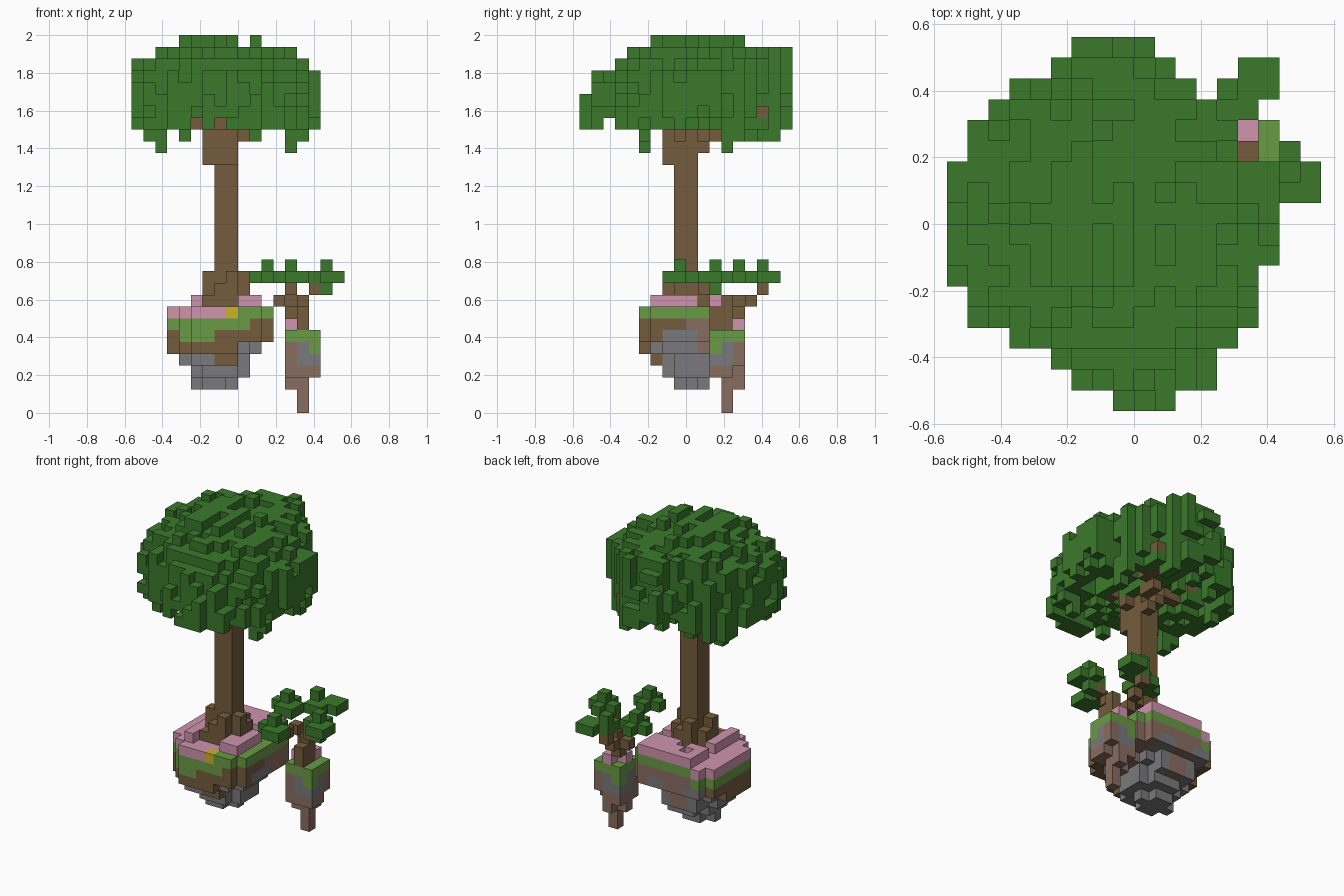
import bpy, bmesh, random
from mathutils import Vector

random.seed(7)
S = 1 / 16                      # block size
N = 9                           # half width in blocks

if "Cube" in bpy.data.objects:
    bpy.data.objects.remove(bpy.data.objects["Cube"])

COLOURS = {
    "leaf_green": (58, 121, 43), "bark_brown": (116, 92, 60),
    "grass_green": (105, 155, 69), "blossom_pink": (208, 148, 173),
    "soil_brown": (137, 109, 97), "stone_grey": (122, 121, 123),
    "flower_yellow": (205, 178, 42),
}
LEAF, BARK, GRASS, PINK, SOIL, STONE, YELLOW = range(len(COLOURS))


def linear(c):
    c /= 255
    return c / 12.92 if c < 0.04 else ((c + 0.055) / 1.055) ** 2.4


materials = []
for name, rgb in COLOURS.items():
    m = bpy.data.materials.new(name)
    m.use_nodes = True
    col = [linear(c) for c in rgb] + [1]
    m.diffuse_color = col
    bsdf = m.node_tree.nodes["Principled BSDF"]
    bsdf.inputs["Base Color"].default_value = col
    bsdf.inputs["Roughness"].default_value = 0.9
    materials.append(m)

parts, taken = {}, set()


def put(part, cell, colour):
    """Place one block unless something already stands there."""
    if cell not in taken:
        taken.add(cell)
        parts.setdefault(part, {})[cell] = colour


def box(part, xs, ys, zs, colour):
    for x in range(*xs):
        for y in range(*ys):
            for z in range(*zs):
                put(part, (x, y, z), colour)


def limb(part, a, b, colour):
    """Thin chain of blocks from a to b."""
    a, b = Vector(a), Vector(b)
    steps = int(max(abs(c) for c in b - a))
    for i in range(steps + 1):
        put(part, tuple(round(c) for c in a.lerp(b, i / steps)), colour)


def disc(xs, ys, power):
    """Cells of a rounded rectangle."""
    cx, cy = sum(xs) / 2, sum(ys) / 2
    rx, ry = (xs[1] - xs[0]) / 2, (ys[1] - ys[0]) / 2
    for x in range(*xs):
        for y in range(*ys):
            if (abs(x + .5 - cx) / rx) ** power + (abs(y + .5 - cy) / ry) ** power <= 1:
                yield x, y


# Trunk with a flared foot and thick crown fork
box("trunk", (7, 9), (8, 10), (8, 26), BARK)
box("trunk", (6, 9), (7, 9), (21, 24), BARK)
for x, y, top in ((6, 8, 12), (6, 9, 11), (7, 7, 11), (8, 7, 12), (9, 8, 12),
                  (9, 9, 11), (7, 10, 12), (8, 10, 11), (6, 7, 10)):
    box("trunk_roots", (x, x + 1), (y, y + 1), (8, top), BARK)

# Crown branches
for tip in ((5, 6, 24), (11, 15, 25), (4, 11, 25), (11, 6, 25), (9, 12, 23)):
    limb("branches", (8, 9, 22), tip, BARK)

# Roots hanging over the front of the island, with a yellow flower
put("yellow_flower", (8, 5, 8), YELLOW)
box("front_root", (7, 9), (5, 6), (5, 7), BARK)
box("front_root", (7, 9), (6, 7), (4, 7), BARK)

# Main island: layers widening upward
LAYERS = [(2, (5, 9), (8, 11)), (3, (5, 10), (7, 12)), (4, (4, 10), (6, 13)),
          (5, (3, 11), (5, 13)), (6, (3, 12), (5, 14)), (7, (3, 12), (5, 14)),
          (8, (3, 12), (5, 14))]


def ground_colour(x, y, z):
    back = y > 10 and x > 4
    if z == 8:
        return GRASS if back or x > 9 or x == 9 and y < 6 else PINK
    if z == 7 and not back and x < 10:
        return GRASS
    if z <= 3 or z == 4 and y < 11:
        return STONE
    if z == 6 and y < 7 and 4 <= x < 7:
        return GRASS
    if z == 5 and x > 8 and y < 10 or z == 6 and x > 8 and 7 <= y < 10:
        return STONE
    if z < 7 and y > 10 and x in (4, 5, 8, 9):
        return STONE
    return BARK if x < 4 or y < 9 else SOIL


for z, xs, ys in LAYERS:
    for x, y in disc(xs, ys, 3.6 if z > 5 else 2):
        if x + y > 9:
            put("main_island", (x, y, z), ground_colour(x, y, z))

# Raised blossom patches on the island
for x, y in disc((5, 11), (6, 14), 4.5):
    behind = y > 10 and (x, y) not in ((6, 12), (7, 11))
    if behind or y < 10 and (x == 5 or x > 8):
        put("blossoms", (x, y, 9), PINK)

# Small floating island
box("small_island_stem", (14, 15), (12, 13), (0, 3), SOIL)
put("small_island_stem", (13, 12, 2), SOIL)
put("small_island_stem", (14, 13, 2), SOIL)
for z in range(3, 7):
    for x in range(13, 16):
        for y in range(11, 14):
            corner = x != 14 and y != 12
            if z == 3 and corner and x + y > 27:
                continue
            colour = SOIL
            if z == 6 or z == 5 and (x, y) in ((15, 11), (13, 13)):
                colour = GRASS
            elif z >= 4 and (x == 14 or y == 12 or x + y == 26):
                colour = STONE
            put("small_island", (x, y, z), colour)
for cell in ((13, 12, 7), (14, 13, 7)):
    put("small_blossoms", cell, PINK)

# Sapling: trunk, twigs and four leaf clumps
box("sapling_trunk", (14, 15), (12, 13), (7, 10), BARK)
box("sapling_trunk", (14, 15), (11, 12), (7, 9), BARK)
for cell in ((13, 13, 8), (13, 14, 9), (13, 15, 10), (12, 13, 9), (15, 11, 10), (13, 10, 10)):
    put("sapling_twigs", cell, BARK)
for x, y, bump in ((16, 11, 0), (14, 15, -1), (11, 13, 0), (13, 8, 0)):
    for dx in (-1, 0, 1):
        for dy in (-1, 0, 1):
            if not (dx and dy) or (dx == dy if bump else dx == 1 and dy == -1):
                put("sapling_leaves", (x + dx, y + dy, 11), LEAF)
    put("sapling_leaves", (x + bump, y, 12), LEAF)
put("sapling_leaves", (16, 11, 10), LEAF)

# Canopy: outline rows from front to back, domed above, ragged fringe below
ROWS = [(8, 12), (6, 13), (5, 13), (3, 14), (1, 15), (1, 15), (0, 15), (0, 16), (0, 16),
        (0, 16), (0, 16), (0, 16), (1, 14), (1, 14), (2, 13), (3, 12), (5, 11), (6, 10)]
# How far the fringe stays above its lowest level across the width and the depth
HANG_X = "3324354544344233"
HANG_Y = "345442444444232323"
plan = {(x, y) for y, (a, b) in enumerate(ROWS) for x in range(a, b)}


def ring(cells):
    return {(x, y) for x, y in cells
            if not {(x + 1, y), (x - 1, y), (x, y + 1), (x, y - 1)} <= cells}


rim = ring(plan)
second = ring(plan - rim)
for x, y in sorted(plan):
    dx, dy = (x - 7.2) / 8, (y - 8.5) / 8.5
    drop = (3.1 - 1.5 * dy) * (dx * dx + dy * dy) + random.choice((-0.2, 0, 0.4, 0.9))
    top = 32 - max(0, round(drop))
    low = 20 + max(int(HANG_X[x]), int(HANG_Y[y]))
    if (x, y) in rim:
        top -= random.choice((0, 0, 1, 2))
        low += random.choice((0, 0, 0, 1))
    elif (x, y) not in second:
        low = max(low, 24) + random.choice((0, 0, 1, 2))
    # Short gaps in the outer wall
    gap = range(0)
    if (x, y) in rim and top - low > 3 and random.random() < 0.6:
        start = random.randrange(low + 1, top - 1)
        gap = range(start, min(start + random.choice((1, 1, 2)), top - 1))
    for z in range(low, top):
        if z not in gap:
            put("canopy", (x, y, z), LEAF)

# Turn the blocks into meshes, keeping only exposed faces
SIDES = [Vector(v) for v in ((1, 0, 0), (-1, 0, 0), (0, 1, 0), (0, -1, 0), (0, 0, 1), (0, 0, -1))]
for part, cells in parts.items():
    bm = bmesh.new()
    verts = {}
    for cell, colour in cells.items():
        centre = Vector(cell) + Vector((.5, .5, .5))
        for n in SIDES:
            if tuple(int(c) for c in Vector(cell) + n) in taken:
                continue
            u = Vector((n.y, n.z, n.x))
            v = n.cross(u)
            corners = []
            for a, b in ((-1, -1), (1, -1), (1, 1), (-1, 1)):
                p = centre + (n + u * a + v * b) / 2
                key = tuple(round(c) for c in p)
                if key not in verts:
                    verts[key] = bm.verts.new(((key[0] - N) * S, (key[1] - N) * S, key[2] * S))
                corners.append(verts[key])
            bm.faces.new(corners).material_index = colour
    mesh = bpy.data.meshes.new(part)
    bm.to_mesh(mesh)
    bm.free()
    used = sorted(set(cells.values()))
    for index in used:
        mesh.materials.append(materials[index])
    for face in mesh.polygons:
        face.material_index = used.index(face.material_index)
    bpy.context.collection.objects.link(bpy.data.objects.new(part, mesh))
